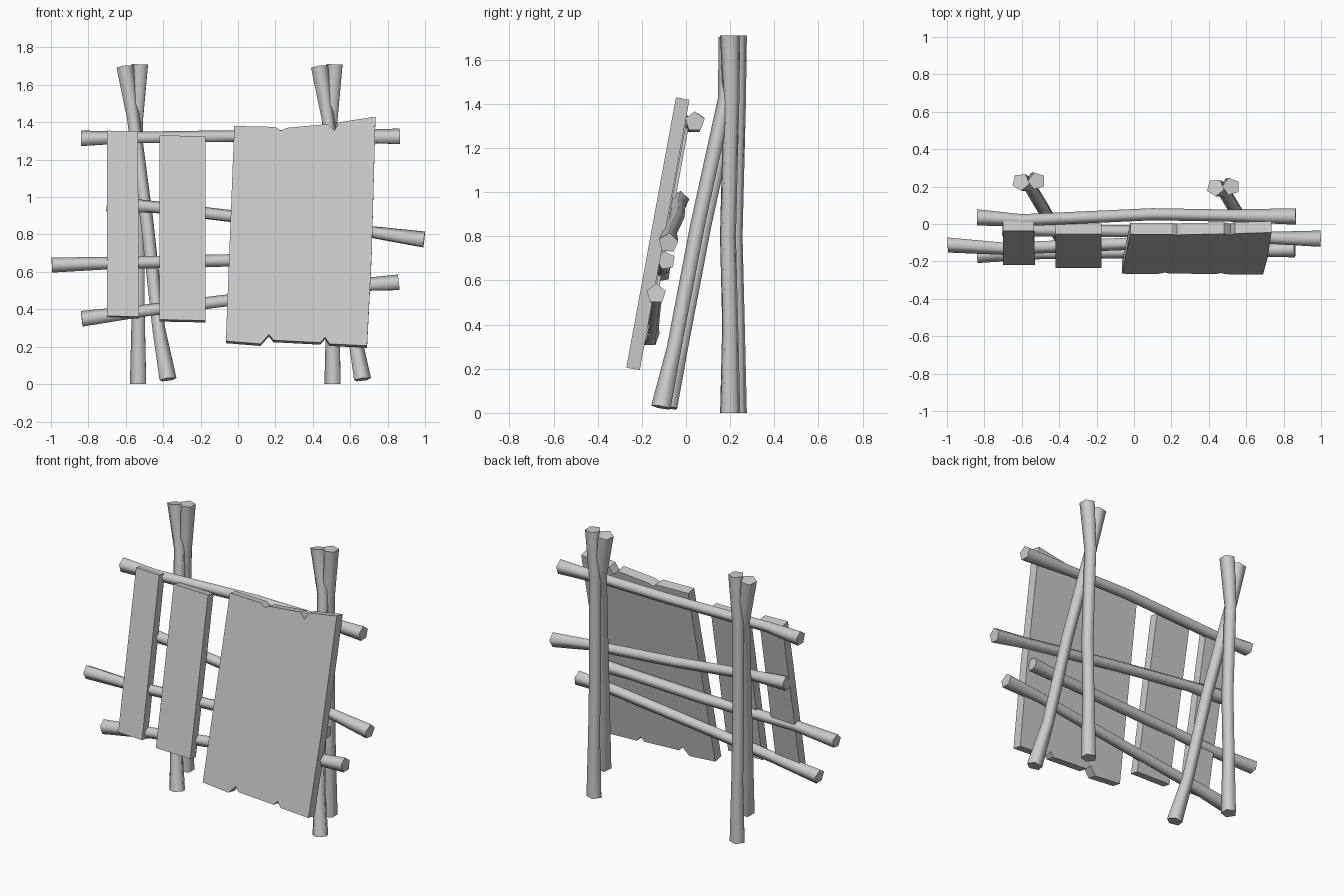
import bpy, bmesh, math
from mathutils import Vector

cube = bpy.data.objects.get("Cube")
if cube:
    bpy.data.objects.remove(cube, do_unlink=True)

wood = bpy.data.materials.new("grey_wood")
wood.use_nodes = True
GREY = (0.6, 0.6, 0.6, 1)
wood.diffuse_color = GREY
wood.node_tree.nodes["Principled BSDF"].inputs["Base Color"].default_value = GREY


def finish(bm, name, angle):
    bmesh.ops.recalc_face_normals(bm, faces=bm.faces)
    mesh = bpy.data.meshes.new(name)
    bm.to_mesh(mesh)
    bm.free()
    mesh.materials.append(wood)
    obj = bpy.data.objects.new(name, mesh)
    bpy.context.collection.objects.link(obj)
    bpy.ops.object.select_all(action='DESELECT')
    obj.select_set(True)
    bpy.context.view_layer.objects.active = obj
    bpy.ops.object.shade_smooth_by_angle(angle=math.radians(angle))


def pole(name, path, end_r, mid_r, turn=0.0):
    """Five-sided stick swept along a path, flared at both ends."""
    pts = [Vector(p) for p in path]
    axis = (pts[-1] - pts[0]).normalized()
    ref = Vector((0, 1, 0))
    u = (ref - axis * ref.dot(axis)).normalized()
    v = axis.cross(u)
    bm = bmesh.new()
    rings = []
    for i, p in enumerate(pts):
        r = end_r if i in (0, len(pts) - 1) else mid_r
        angles = [turn + math.tau * k / 5 for k in range(5)]
        rings.append([bm.verts.new(p + r * (u * math.cos(a) + v * math.sin(a))) for a in angles])
    for a, b in zip(rings, rings[1:]):
        for k in range(5):
            n = (k + 1) % 5
            bm.faces.new((a[k], a[n], b[n], b[k]))
    bm.faces.new(rings[0])
    bm.faces.new(rings[-1])
    finish(bm, name, 80)


TILT = math.radians(10.4)


def board(name, outline, base_y, thick):
    """Leaning board: front outline in x, z pushed back along the tilt."""
    bm = bmesh.new()
    front = [bm.verts.new((x, base_y + z * math.tan(TILT), z)) for x, z in outline]
    face = bm.faces.new(front)
    ext = bmesh.ops.extrude_face_region(bm, geom=[face], use_keep_orig=True)
    back = [e for e in ext["geom"] if isinstance(e, bmesh.types.BMVert)]
    bmesh.ops.translate(bm, verts=back, vec=(0, thick * math.cos(TILT), -thick * math.sin(TILT)))
    finish(bm, name, 20)


# Two pairs of crossed posts
for side, dx, dy in (("right", 0, 0.03), ("left", 1.04, 0)):
    pole(side + "_upright_post",
         [(dx - 0.53, 0.20 + dy, 0), (dx - 0.53, 0.2 + dy, 0.4), (dx - 0.53, 0.19 + dy, 0.8),
          (dx - 0.54, 0.205 + dy, 1.4), (dx - 0.52, 0.2 + dy, 1.71)], 0.048, 0.038, 0.3)
    pole(side + "_leaning_post",
         [(dx - 0.375, -0.11 + dy, 0.025), (dx - 0.425, -0.05 + dy, 0.3), (dx - 0.485, 0.055 + dy, 0.85),
          (dx - 0.56, 0.18 + dy, 1.42), (dx - 0.605, 0.195 + dy, 1.695)], 0.048, 0.036, 0.7)

# Four crossbars
pole("top_crossbar", [(-0.84, 0.035, 1.31), (-0.6, 0.02, 1.315), (0.1, 0.052, 1.325),
                      (0.5, 0.045, 1.325), (0.865, 0.04, 1.32)], 0.046, 0.034, 0.3)
pole("upper_crossbar", [(-0.7, -0.03, 0.96), (-0.45, -0.035, 0.945), (0.1, -0.04, 0.88),
                        (0.72, -0.075, 0.81), (0.995, -0.08, 0.77)], 0.046, 0.034, 0.2)
pole("middle_crossbar", [(-0.995, -0.11, 0.635), (-0.7, -0.13, 0.645), (-0.05, -0.105, 0.66),
                         (0.45, -0.1, 0.68), (0.7, -0.09, 0.69)], 0.043, 0.035, 0.5)
pole("lower_crossbar", [(-0.835, -0.165, 0.345), (-0.5, -0.155, 0.39), (-0.05, -0.15, 0.445),
                        (0.6, -0.14, 0.525), (0.86, -0.135, 0.54)], 0.046, 0.035, 0.3)

# Two narrow planks and one wide board with chipped ends
board("narrow_plank", [(-0.70, 0.365), (-0.53, 0.36), (-0.535, 1.35), (-0.70, 1.355)], -0.285, 0.058)
board("medium_plank", [(-0.42, 0.345), (-0.175, 0.34), (-0.175, 1.325), (-0.42, 1.33)], -0.298, 0.058)
board("wide_board",
      [(-0.065, 0.23), (0.12, 0.215), (0.165, 0.265), (0.19, 0.235), (0.44, 0.222), (0.465, 0.25),
       (0.49, 0.215), (0.69, 0.205), (0.715, 0.7), (0.735, 1.43), (0.54, 1.4), (0.515, 1.355),
       (0.48, 1.39), (0.26, 1.37), (0.23, 1.355), (0.2, 1.375), (-0.02, 1.38)], -0.308, 0.062)
